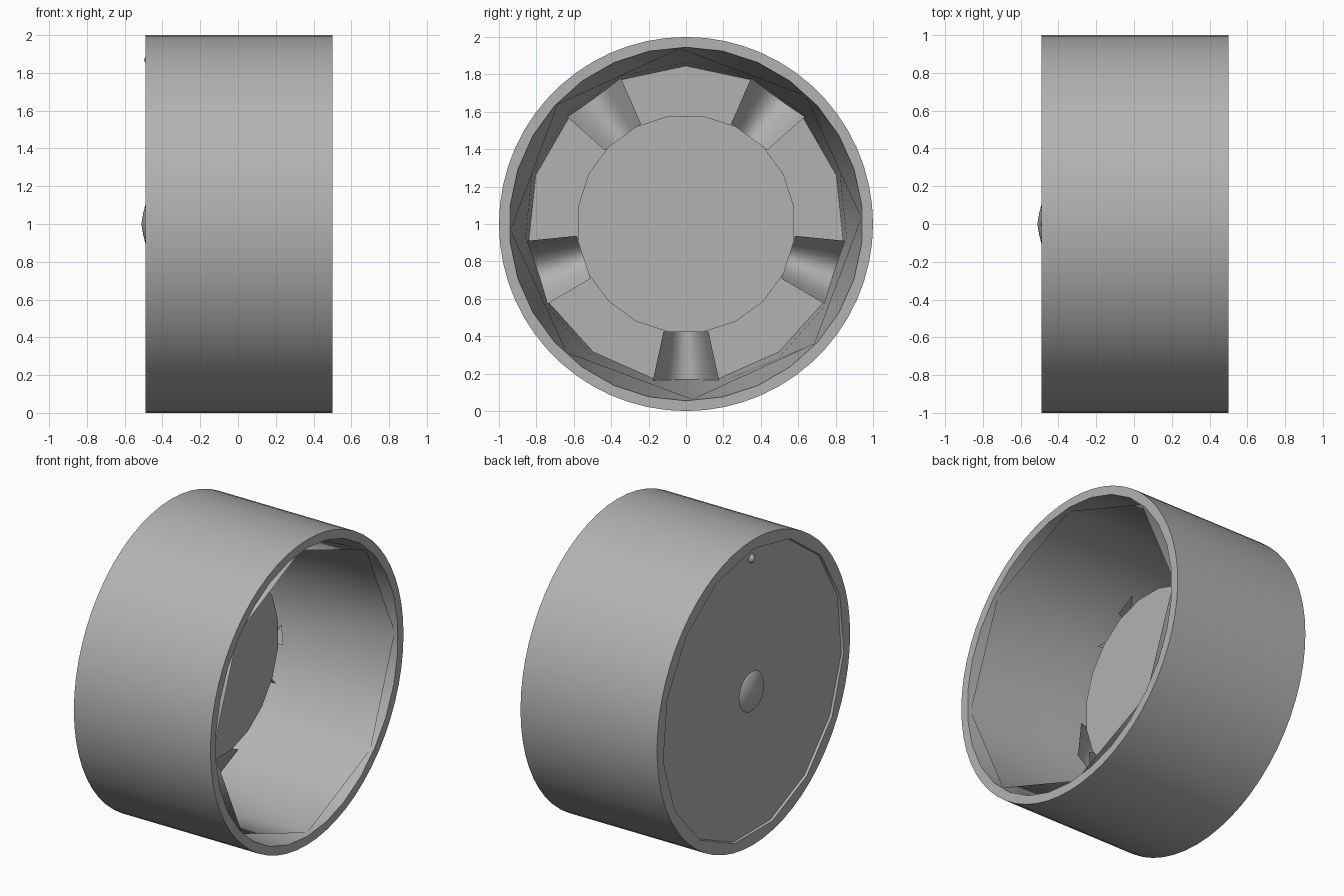
import bpy, bmesh
from math import sin, cos, pi, radians
from mathutils import Vector

cube = bpy.data.objects.get("Cube")
if cube:
    bpy.data.objects.remove(cube, do_unlink=True)

grey = bpy.data.materials.new("mid grey")
grey.use_nodes = True
GREY = (0.45, 0.45, 0.45, 1)
grey.diffuse_color = GREY
grey.node_tree.nodes["Principled BSDF"].inputs["Base Color"].default_value = GREY

BACK, FRONT = -0.49, 0.5      # closed and open ends along x
PLATE_X = -0.475              # shallow recess in the back
HUB_X, MID_X, FLOOR_X = -0.115, -0.14, -0.42
INSIDE = Vector((0.1, 0, 1))


def ring(bm, x, r, n, start=90, cz=1):
    """Circle of vertices around the x axis."""
    return [bm.verts.new((x, r * cos(radians(start) + 2 * pi * i / n),
                          cz + r * sin(radians(start) + 2 * pi * i / n)))
            for i in range(n)]


def bridge(bm, a, b):
    """Join two rings, of equal or different counts, with triangles or quads."""
    n, m = len(a), len(b)
    if n == m:
        for i in range(n):
            j = (i + 1) % n
            bm.faces.new((a[i], a[j], b[j], b[i]))
        return
    i = j = 0
    while i < n or j < m:
        if j == m or (i < n and (i + 0.5) / n <= (j + 0.5) / m):
            bm.faces.new((a[i % n], a[(i + 1) % n], b[j % m]))
            i += 1
        else:
            bm.faces.new((a[i % n], b[(j + 1) % m], b[j % m]))
            j += 1


def face_towards(bm, target):
    """Turn every face towards a point."""
    for f in bm.faces:
        f.normal_update()
        if f.normal.dot(target - f.calc_center_median()) < 0:
            f.normal_flip()


def finish(name, bm, smooth):
    mesh = bpy.data.meshes.new(name)
    bm.to_mesh(mesh)
    bm.free()
    mesh.materials.append(grey)
    obj = bpy.data.objects.new(name, mesh)
    bpy.context.collection.objects.link(obj)
    bpy.ops.object.select_all(action="DESELECT")
    obj.select_set(True)
    bpy.context.view_layer.objects.active = obj
    bpy.ops.object.shade_smooth_by_angle(angle=radians(smooth))


# Outer shell: recessed back plate, round tread and flat front lip
bm = bmesh.new()
back = ring(bm, BACK, 1, 60)
front = ring(bm, FRONT, 1, 60)
lip = ring(bm, FRONT, 0.945, 60)
recess = ring(bm, BACK, 0.94, 15)
plate = ring(bm, PLATE_X, 0.935, 15)
bm.faces.new(plate)
bridge(bm, plate, recess)
bridge(bm, back, recess)
bridge(bm, back, front)
bridge(bm, front, lip)
# Flatten the lip's inner edge to thirty straight sides
for i in range(1, 60, 2):
    lip[i].co = (lip[i - 1].co + lip[(i + 1) % 60].co) / 2
bmesh.ops.recalc_face_normals(bm, faces=bm.faces)
finish("outer_shell", bm, 30)

# Tapering wall from the lip down to a fifteen-sided floor
bm = bmesh.new()
floor = ring(bm, FLOOR_X, 0.865, 15)
bridge(bm, ring(bm, FRONT, 0.945, 30), floor)
bm.faces.new(floor)
face_towards(bm, INSIDE)
finish("inner_wall", bm, 30)

# Coarse lining: eight sides at the lip, fifteen from half depth to the floor
bm = bmesh.new()
middle = ring(bm, MID_X, 0.865, 15)
bridge(bm, ring(bm, FRONT - 0.02, 0.94, 8, 92), middle)
bridge(bm, middle, ring(bm, FLOOR_X, 0.845, 15))
face_towards(bm, INSIDE)
finish("faceted_lining", bm, 40)

# Raised centre drum
bm = bmesh.new()
base = ring(bm, FLOOR_X - 0.01, 0.585, 20, 81)
top = ring(bm, HUB_X, 0.585, 20, 81)
bridge(bm, base, top)
bm.faces.new(base)
bm.faces.new(top)
bmesh.ops.recalc_face_normals(bm, faces=bm.faces)
finish("centre_drum", bm, 30)

# Five hollow spokes: troughs whose edges peak at the drum and drop outwards
SEG = 10
TROUGH_X = -0.34
for k in range(5):
    ang = radians(-90 + 72 * k)
    out = Vector((0, cos(ang), sin(ang)))
    side = Vector((0, -sin(ang), cos(ang)))
    bm = bmesh.new()
    rows = []
    for r, half, rise in ((0.575, 0.12, 0.26), (0.85, 0.18, 0.05)):
        rows.append([])
        for i in range(SEG + 1):
            t = 2 * i / SEG - 1
            p = Vector((TROUGH_X + rise * t * t, 0, 1)) + out * r + side * half * t
            rows[-1].append(bm.verts.new(p))
    for i in range(SEG):
        bm.faces.new((rows[0][i], rows[0][i + 1], rows[1][i + 1], rows[1][i]))
    face_towards(bm, Vector((9, 0, 1)))
    finish(f"spoke_{k + 1}", bm, 50)


def button(name, radius, tip, cz):
    """Domed button standing on the recessed back plate."""
    bm = bmesh.new()
    rise = PLATE_X - tip
    rows = [ring(bm, PLATE_X + 0.005, radius, 24, cz=cz),
            ring(bm, PLATE_X - rise * 0.35, radius * 0.85, 24, cz=cz),
            ring(bm, PLATE_X - rise * 0.75, radius * 0.45, 24, cz=cz),
            ring(bm, tip, radius * 0.08, 24, cz=cz)]
    for a, b in zip(rows, rows[1:]):
        bridge(bm, a, b)
    bm.faces.new(rows[0])
    bm.faces.new(rows[-1])
    bmesh.ops.recalc_face_normals(bm, faces=bm.faces)
    finish(name, bm, 60)


# Axle cap and valve on the back plate
button("axle_cap", 0.135, -0.51, 1)
button("valve", 0.03, -0.497, 1.87)
